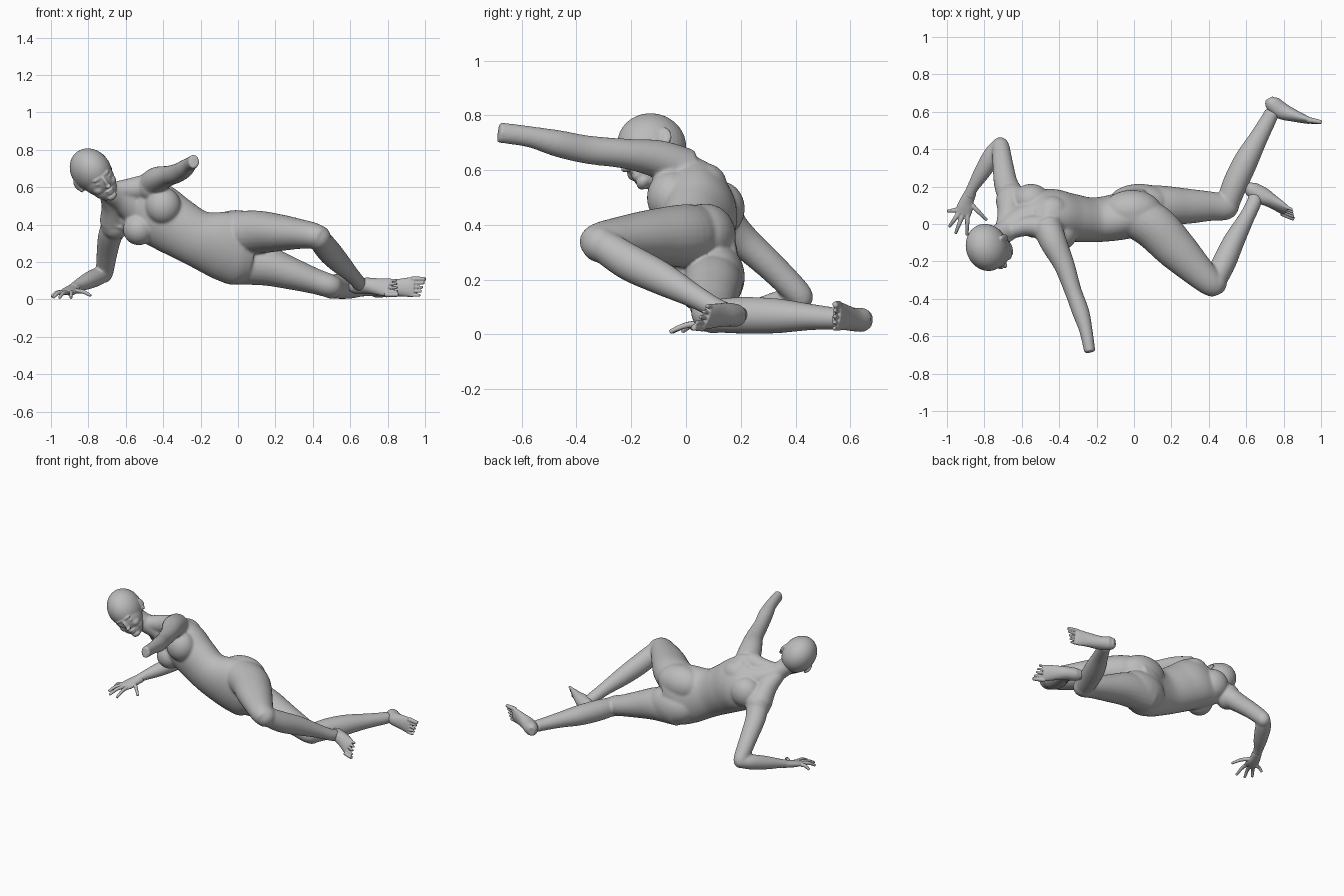
import bpy, bmesh, math
from mathutils import Vector, Matrix

grey = bpy.data.materials.new("plain_grey")
grey.diffuse_color = (0.5, 0.5, 0.5, 1)


def catmull(p, steps):
    """Smooth a list of key vectors."""
    p = [Vector(k) for k in p]
    out = []
    for i in range(len(p) - 1):
        a, b, c, d = p[max(i - 1, 0)], p[i], p[i + 1], p[min(i + 2, len(p) - 1)]
        for s in range(steps):
            t = s / steps
            out.append(0.5 * (2 * b + (c - a) * t + (2 * a - 5 * b + 4 * c - d) * t ** 2
                              + (3 * b - a - 3 * c + d) * t ** 3))
    return out + [p[-1]]


def tube(bm, keys, lat0=(0, 0, 1), lat1=None, sides=24, steps=6):
    """Loft ellipses along keys (x, y, z, half width, half depth)."""
    lat0 = Vector(lat0)
    lat1 = Vector(lat1 or lat0)
    mid = catmull([k[:3] for k in keys], steps)
    rad = catmull([(k[3], k[-1], 0) for k in keys], steps)
    rings, n = [], len(mid)
    for i, c in enumerate(mid):
        tan = (mid[min(i + 1, n - 1)] - mid[max(i - 1, 0)]).normalized()
        lat = lat0.lerp(lat1, i / (n - 1))
        lat = (lat - tan * lat.dot(tan)).normalized()
        dep = tan.cross(lat)
        rings.append([bm.verts.new(c + lat * rad[i].x * math.cos(a) + dep * rad[i].y * math.sin(a))
                      for a in (2 * math.pi * j / sides for j in range(sides))])
    for r, q in zip(rings, rings[1:]):
        for j in range(sides):
            k = (j + 1) % sides
            bm.faces.new((r[j], r[k], q[k], q[j]))
    bm.faces.new(rings[0][::-1])
    bm.faces.new(rings[-1])


def blob(bm, c, r, rot=None):
    """Add an ellipsoid."""
    m = Matrix.Translation(c) @ (rot or Matrix()) @ Matrix.Diagonal((*r, 1))
    bmesh.ops.create_uvsphere(bm, u_segments=32, v_segments=20, radius=1, matrix=m)


def finish(name, bm, voxel, smooth):
    """Fuse the overlapping forms into one smooth skin."""
    bmesh.ops.recalc_face_normals(bm, faces=bm.faces)
    me = bpy.data.meshes.new(name)
    bm.to_mesh(me)
    bm.free()
    me.materials.append(grey)
    ob = bpy.data.objects.new(name, me)
    bpy.context.collection.objects.link(ob)
    rm = ob.modifiers.new("fuse", 'REMESH')
    rm.mode = 'VOXEL'
    rm.voxel_size = voxel
    rm.use_smooth_shade = True
    sm = ob.modifiers.new("soften", 'SMOOTH')
    sm.factor = 0.5
    sm.iterations = smooth


# Head axes: L to the figure's left, F to the face, U to the crown
C = Vector((-0.785, -0.13, 0.69))
U = Vector((-0.5, -0.3, 0.8)).normalized()
F = Vector((0.35, -0.85, -0.1)).normalized()
L = U.cross(F).normalized()
head_rot = Matrix((L, F, U)).transposed().to_4x4()


def h(l, f, u):
    return C + L * l + F * f + U * u


# Torso
bm = bmesh.new()
tube(bm, [(-.575, .065, .53, .11, .065), (-.535, .06, .505, .168, .10), (-.44, .052, .458, .172, .132),
          (-.34, .035, .395, .160, .127), (-.22, .022, .328, .152, .118), (-.10, .035, .293, .182, .122),
          (.0, .06, .275, .20, .13), (.07, .075, .262, .168, .115)],
     (.6, -.42, .7), (.05, 0, 1), 40)
# Buttocks, shoulders, shoulder blade and chest muscles
for c, r in [((-.01, .07, .36), (.16, .112, .118)), ((.03, .11, .21), (.17, .105, .122)),
             ((-.46, -.025, .60), (.083, .085, .077)), ((-.655, .14, .405), (.08, .078, .085)),
             ((-.55, .125, .46), (.10, .09, .10)), ((-.40, -.055, .50), (.095, .088, .10)),
             ((-.53, .01, .375), (.085, .085, .085)), ((-.44, .07, .545), (.09, .08, .08))]:
    blob(bm, c, r)

# Neck and shoulder slopes
tube(bm, [(*h(0, -.02, -.04), .06, .065), (-.69, -.04, .58, .058, .062),
          (-.62, .01, .54, .075, .075), (-.52, .05, .49, .12, .09)], L)
tube(bm, [(-.70, -.035, .575, .045, .045), (-.67, .055, .50, .062, .06), (-.665, .13, .42, .078, .075)])
tube(bm, [(-.68, -.04, .58, .045, .045), (-.57, -.01, .59, .055, .06), (-.47, -.02, .605, .07, .07)], (0, 1, 0))

# Reaching arm, cut off at the wrist
tube(bm, [(-.47, .0, .60, .08, .08), (-.43, -.10, .64, .07, .072), (-.373, -.22, .66, .055, .056),
          (-.325, -.36, .675, .052, .046), (-.285, -.47, .698, .049, .046),
          (-.257, -.57, .722, .039, .036), (-.236, -.685, .738, .038, .030)])

# Propping arm
tube(bm, [(-.63, .11, .44, .08, .078), (-.68, .20, .35, .066, .062), (-.70, .31, .25, .056, .054),
          (-.712, .41, .15, .047, .048), (-.715, .435, .12, .035, .035)], (1, 0, 0))
blob(bm, (-.715, .42, .135), (.044, .044, .046))
tube(bm, [(-.71, .435, .135, .038, .038), (-.755, .37, .12, .05, .048), (-.81, .28, .095, .045, .043),
          (-.865, .19, .07, .031, .029), (-.885, .14, .055, .034, .025)], (1, 0, 0))

# Upper leg, bent at the knee
tube(bm, [(-.04, .06, .36, .11, .11), (.10, -.01, .36, .115, .122), (.22, -.13, .357, .099, .112),
          (.33, -.24, .35, .08, .09), (.41, -.315, .34, .068, .072), (.45, -.34, .325, .055, .055)])
blob(bm, (.43, -.315, .33), (.067, .067, .067))
tube(bm, [(.43, -.31, .33, .06, .06), (.48, -.21, .265, .067, .064), (.535, -.09, .205, .061, .057),
          (.60, .03, .14, .044, .043), (.64, .11, .095, .038, .04), (.65, .15, .08, .038, .038)])

# Lower leg, resting on the ground
tube(bm, [(-.02, .10, .20, .12, .11), (.14, .098, .182, .108, .108), (.28, .095, .14, .087, .095),
          (.41, .095, .098, .069, .079), (.49, .09, .073, .063, .069), (.53, .10, .065, .05, .05)])
blob(bm, (.50, .10, .067), (.063, .066, .063))
tube(bm, [(.50, .10, .068, .06, .06), (.535, .20, .07, .067, .067), (.595, .33, .068, .064, .066),
          (.66, .45, .064, .049, .052), (.715, .55, .058, .04, .043), (.74, .60, .056, .037, .04)])
finish("torso_and_limbs", bm, .0065, 14)


def foot(name, keys, lat, tips, big_first):
    """A flat foot with five toes fanned across its width."""
    bm = bmesh.new()
    tube(bm, keys, lat)
    end, lat, along = Vector(keys[-1][:3]), Vector(lat).normalized(), Vector(tips).normalized()
    for i in range(5):
        k = i if big_first else 4 - i
        r = .0135 if k == 0 else .0088
        p = end + lat * (.044 - .022 * i) - along * .02
        q = p + along * (.077 - .006 * k)
        tube(bm, [(*p, r, r * 1.2), (*p.lerp(q, .6), r * .9, r), (*q, r * .8, r * .8)],
             lat, sides=12, steps=3)
    finish(name, bm, .0038, 3)


foot("lower_foot", [(.722, .672, .052, .028, .02), (.74, .645, .053, .043, .042), (.79, .605, .056, .043, .045),
                    (.86, .578, .063, .047, .032), (.92, .558, .066, .053, .021), (.945, .55, .066, .05, .015)],
     (.05, .1, 1), (1, -.18, 0), True)
foot("upper_foot", [(.605, .21, .072, .025, .02), (.63, .185, .07, .04, .042), (.69, .15, .073, .043, .046),
                    (.74, .12, .07, .046, .034), (.785, .09, .066, .051, .024), (.812, .07, .064, .049, .017)],
     (.15, .45, .9), (.85, -.4, 0), False)

# Head: skull, face, jaw, brow, nose, lips, cheeks, eyes and ears
bm = bmesh.new()
for l, f, u, rl, rf, ru in [
        (0, -.005, .0, .105, .128, .123), (0, .025, -.045, .088, .098, .105),
        (0, .045, -.11, .06, .06, .07), (0, .082, -.158, .03, .023, .021),
        (0, .108, -.025, .055, .017, .014), (0, .122, -.062, .011, .017, .036),
        (0, .127, -.088, .016, .018, .012), (0, .098, -.118, .026, .016, .008),
        (0, .096, -.132, .022, .015, .009)]:
    blob(bm, h(l, f, u), (rl, rf, ru), head_rot)
for s in (-1, 1):
    blob(bm, h(s * .042, .072, -.085), (.03, .035, .03), head_rot)
    blob(bm, h(s * .035, .103, -.05), (.017, .014, .009), head_rot)
    blob(bm, h(s * .045, .045, -.115), (.02, .045, .03), head_rot)
    turn = head_rot @ Matrix.Rotation(s * .4, 4, 'Z')
    blob(bm, h(s * .104, -.022, -.03), (.009, .021, .034), turn)
    blob(bm, h(s * .10, -.014, -.06), (.008, .012, .016), turn)
finish("head", bm, .0045, 5)

# Supporting hand: palm, four fingers and thumb
bm = bmesh.new()
tube(bm, [(-.87, .175, .063, .031, .026), (-.893, .125, .05, .037, .023), (-.905, .085, .042, .044, .02),
          (-.915, .052, .038, .042, .014)], (1, .3, 0))
for root, tip in [((-.945, .075, .037), (-.998, .068, .014)), ((-.938, .055, .038), (-.988, -.015, .010)),
                  ((-.915, .05, .038), (-.955, -.052, .009)), ((-.89, .06, .038), (-.893, -.06, .009)),
                  ((-.875, .11, .045), (-.787, .02, .02))]:
    a, b = Vector(root), Vector(tip)
    m = a.lerp(b, .5) + Vector((0, 0, .01))
    tube(bm, [(*a, .014, .014), (*m, .0115, .0115), (*b, .008, .008)], (0, 0, 1), sides=10, steps=4)
finish("supporting_hand", bm, .004, 2)
